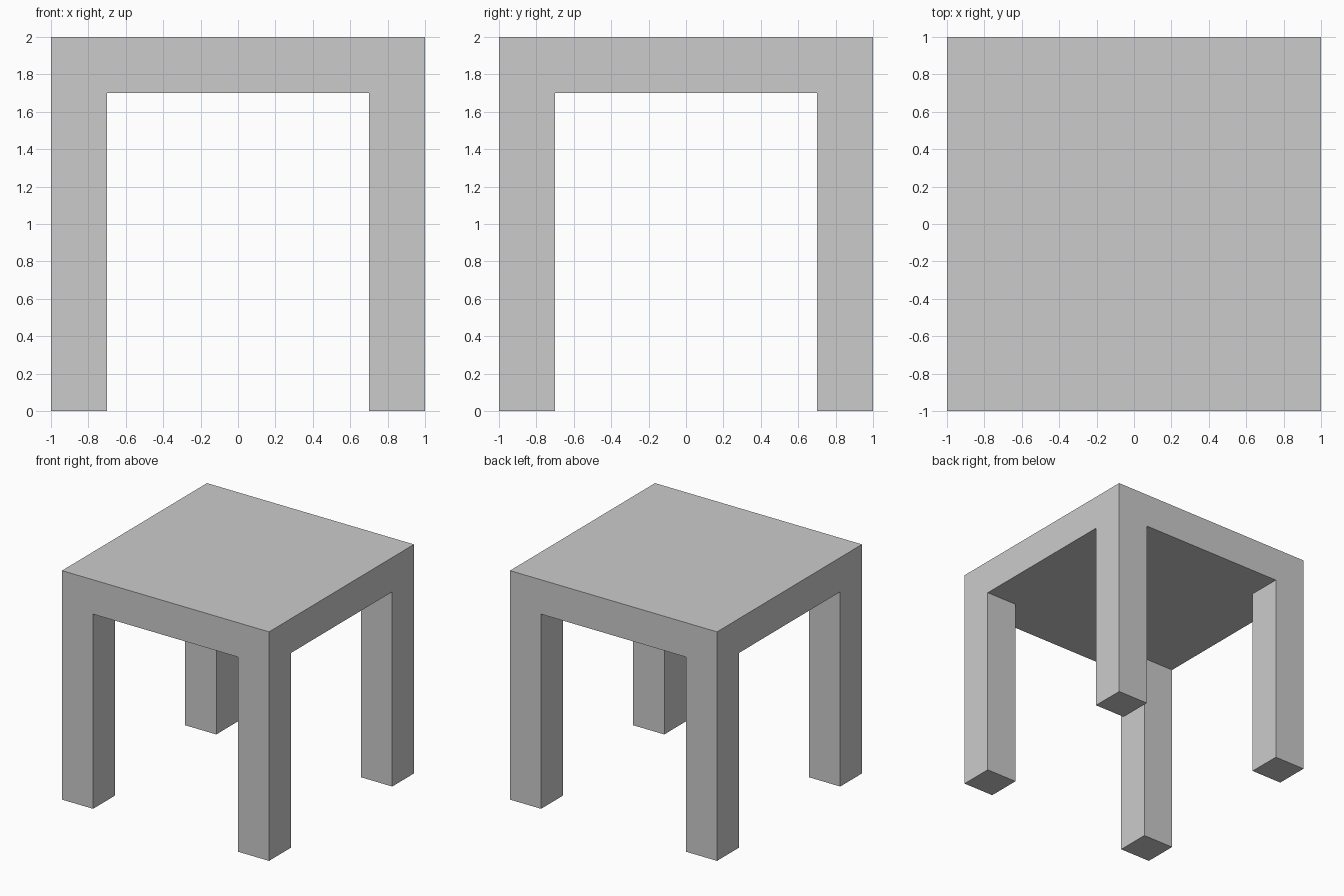
import bpy, bmesh
from mathutils import Matrix

if "Cube" in bpy.data.objects:
    bpy.data.objects.remove(bpy.data.objects["Cube"])

HALF, LEG, TOP, HEIGHT = 1.0, 0.3, 0.3, 2.0
INNER = HALF - LEG
UNDER = HEIGHT - TOP

# Table top slab
bm = bmesh.new()
bmesh.ops.create_cube(bm, size=1, matrix=Matrix.Translation((0, 0, HEIGHT - TOP / 2))
                      @ Matrix.Diagonal((2 * HALF, 2 * HALF, TOP, 1)))

# Cut lines that mark out the square legs
for axis in ((1, 0, 0), (0, 1, 0)):
    for side in (-INNER, INNER):
        bmesh.ops.bisect_plane(bm, geom=bm.verts[:] + bm.edges[:] + bm.faces[:],
                               plane_co=[a * side for a in axis], plane_no=axis)

# Legs: pull the four underside corners down to the floor
bm.normal_update()
corners = []
for f in bm.faces:
    c = f.calc_center_median()
    if f.normal.z < -0.5 and abs(c.x) > INNER and abs(c.y) > INNER:
        corners.append(f)
legs = bmesh.ops.extrude_discrete_faces(bm, faces=corners)["faces"]
for f in legs:
    bmesh.ops.translate(bm, verts=f.verts[:], vec=(0, 0, -UNDER))

# Merge flat seams so each side is one clean face
bmesh.ops.recalc_face_normals(bm, faces=bm.faces[:])
mesh = bpy.data.meshes.new("table")
bm.to_mesh(mesh)
bm.free()
bpy.context.collection.objects.link(bpy.data.objects.new("table", mesh))
